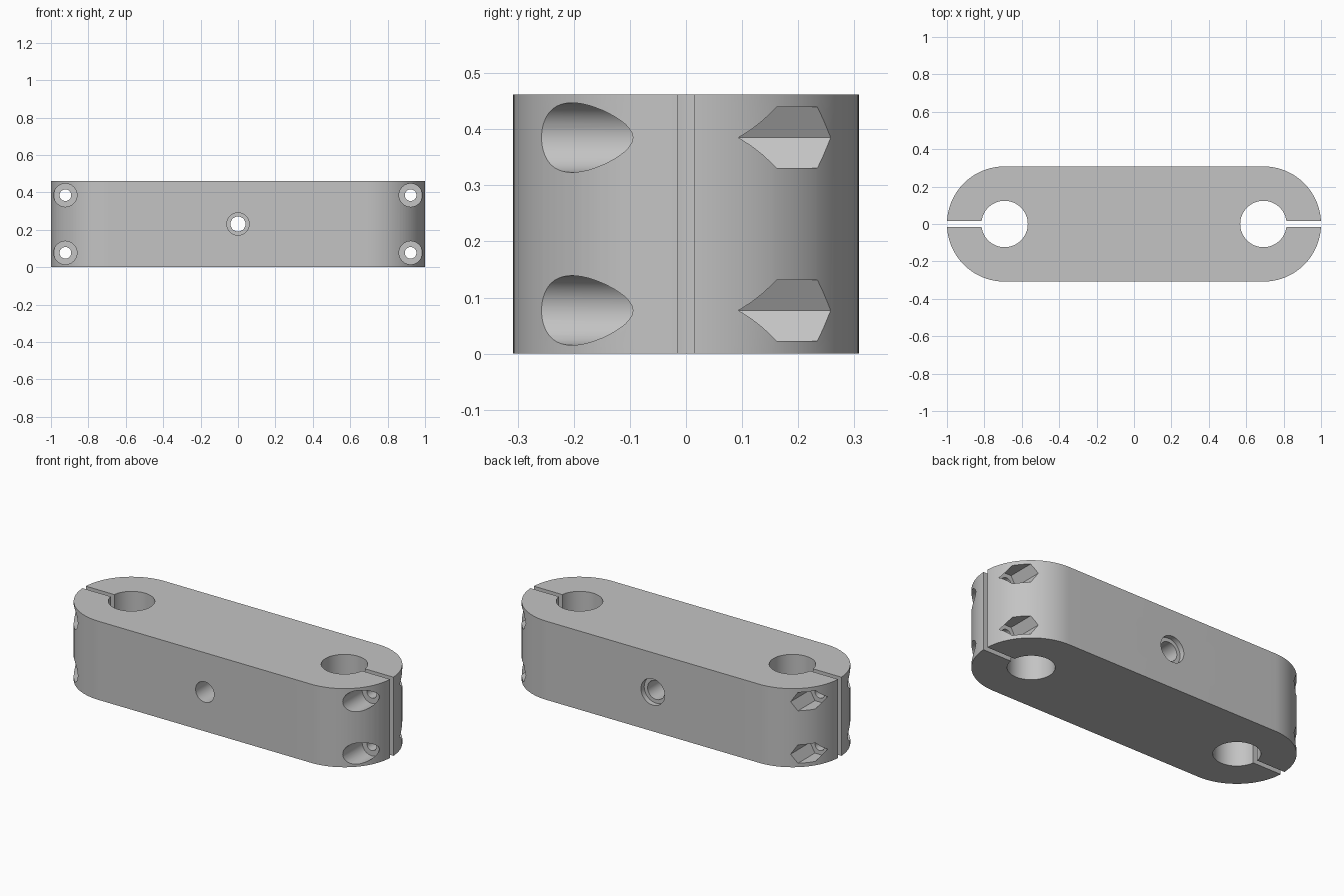
import bpy, bmesh, math
from mathutils import Matrix

default = bpy.data.objects.get("Cube")
if default:
    bpy.data.objects.remove(default, do_unlink=True)

R = 0.308          # end radius and half depth
CX = 1 - R         # rod bore centre
H = 0.462          # height
BOLT_X = 0.923
BOLT_Z = (0.077, 0.385)

grey = bpy.data.materials.new("plain grey")
grey.use_nodes = True
colour = (0.55, 0.55, 0.55, 1)
grey.diffuse_color = colour
grey.node_tree.nodes["Principled BSDF"].inputs["Base Color"].default_value = colour


def make_object(name, bm):
    bmesh.ops.recalc_face_normals(bm, faces=bm.faces)
    mesh = bpy.data.meshes.new(name)
    bm.to_mesh(mesh)
    bm.free()
    mesh.materials.append(grey)
    obj = bpy.data.objects.new(name, mesh)
    bpy.context.collection.objects.link(obj)
    return obj


def cut(body, bm):
    """Subtract a solid from the body and discard the cutter."""
    cutter = make_object("cutter", bm)
    cutter.hide_render = True
    mod = body.modifiers.new("cut", 'BOOLEAN')
    mod.operation = 'DIFFERENCE'
    mod.solver = 'EXACT'
    mod.object = cutter
    bpy.ops.object.modifier_apply(modifier=mod.name)
    bpy.data.objects.remove(cutter, do_unlink=True)


def cylinder(radius, length, matrix, sides=48):
    bm = bmesh.new()
    bmesh.ops.create_cone(bm, cap_ends=True, segments=sides, radius1=radius,
                          radius2=radius, depth=length, matrix=matrix)
    return bm


def bore_y(x, z, radius, y0, y1, sides=48):
    """Prism along y; a six-sided one has its points along x."""
    turn = Matrix.Rotation(math.pi / 2, 4, 'X')
    if sides == 6:
        turn = turn @ Matrix.Rotation(math.pi / 2, 4, 'Z')
    place = Matrix.Translation((x, (y0 + y1) / 2, z))
    return cylinder(radius, y1 - y0, place @ turn, sides)


# Clamp body: rounded bar extruded upward
bm = bmesh.new()
steps = 48
outline = []
for side, start in ((1, -math.pi / 2), (-1, math.pi / 2)):
    for i in range(steps + 1):
        a = start + math.pi * i / steps
        outline.append(bm.verts.new((side * CX + R * math.cos(a), R * math.sin(a), 0)))
base = bm.faces.new(outline)
top = bmesh.ops.extrude_face_region(bm, geom=[base])["geom"]
bmesh.ops.translate(bm, vec=(0, 0, H),
                    verts=[v for v in top if isinstance(v, bmesh.types.BMVert)])
body = make_object("clamp_body", bm)
bpy.context.view_layer.objects.active = body
body.select_set(True)

for side in (-1, 1):
    # Vertical rod bore
    cut(body, cylinder(0.124, 1, Matrix.Translation((side * CX, 0, H / 2)), 64))
    # Clamping slot out to the end
    bm = bmesh.new()
    bmesh.ops.create_cube(bm, size=1, matrix=Matrix.Translation((side * 0.95, 0, H / 2))
                          @ Matrix.Diagonal((0.4, 0.031, 1, 1)))
    cut(body, bm)
    # Bolt holes with round head pockets in front and hex nut pockets behind
    for z in BOLT_Z:
        x = side * BOLT_X
        cut(body, bore_y(x, z, 0.031, -0.5, 0.5, 32))
        cut(body, bore_y(x, z, 0.062, -0.5, -0.077))
        cut(body, bore_y(x, z, 0.0625, 0.077, 0.5, 6))

# Central stepped mounting hole: radius, start, end
for radius, y0, y1 in ((0.04, -0.5, 0.5), (0.06, -0.5, -0.1),
                       (0.055, 0.15, 0.5), (0.077, R - 0.03, 0.5)):
    cut(body, bore_y(0, H / 2, radius, y0, y1))

bpy.ops.object.shade_smooth_by_angle(angle=math.radians(30))
